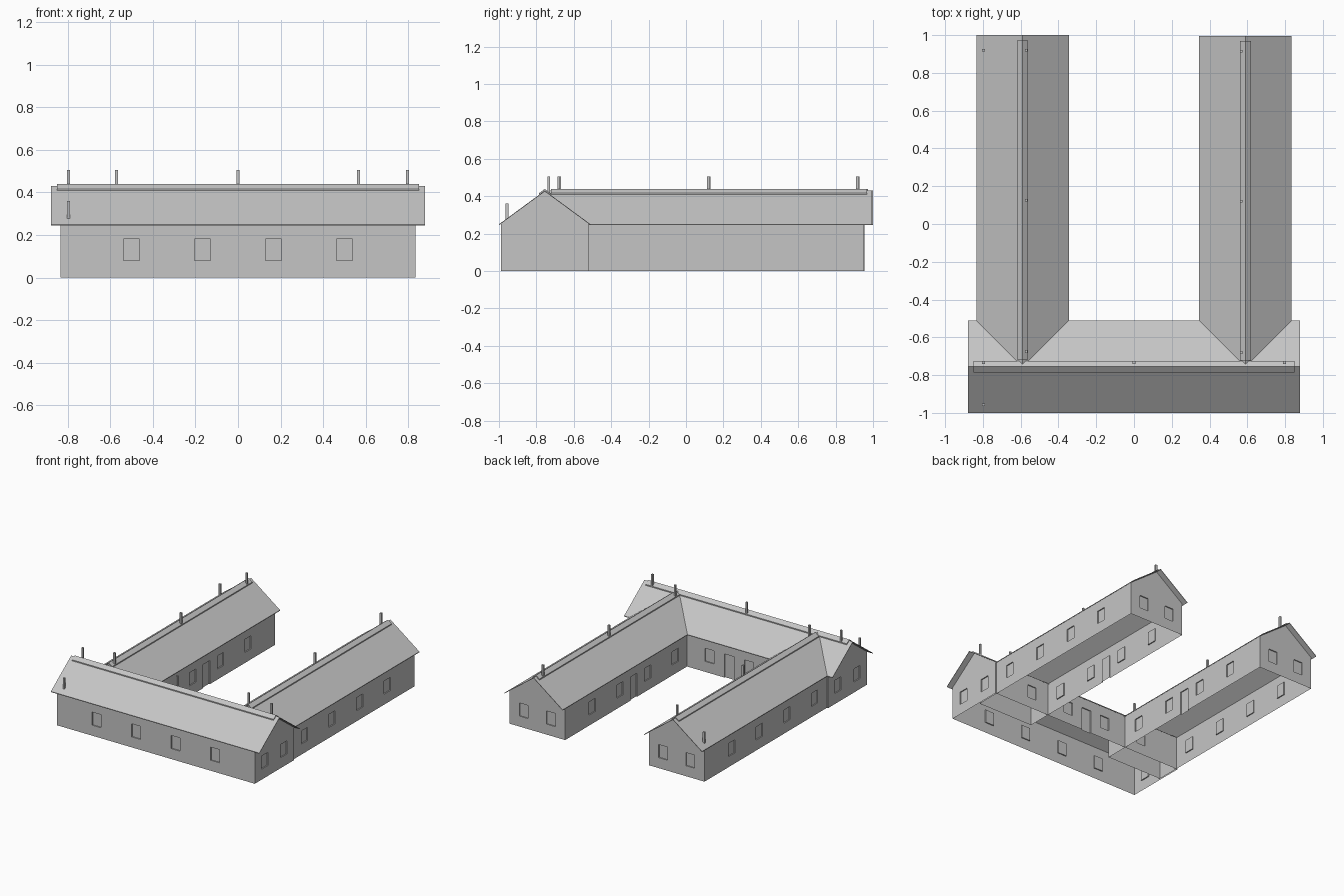
import bpy, bmesh, math
from mathutils import Matrix

if "Cube" in bpy.data.objects:
    bpy.data.objects.remove(bpy.data.objects["Cube"])

grey = bpy.data.materials.new("plain_grey")
grey.diffuse_color = (0.56, 0.56, 0.56, 1)
grey.use_nodes = True
grey.node_tree.nodes["Principled BSDF"].inputs["Base Color"].default_value = grey.diffuse_color

HALF, EAVE, RIDGE = 0.245, 0.25, 0.43     # roof half width and heights
WALL = 0.235                              # wall half width
DEPTH = 0.008                             # window recess


def finish(name, bm, matrix=Matrix()):
    bmesh.ops.recalc_face_normals(bm, faces=bm.faces)
    mesh = bpy.data.meshes.new(name)
    bm.to_mesh(mesh)
    bm.free()
    mesh.materials.append(grey)
    obj = bpy.data.objects.new(name, mesh)
    obj.matrix_world = matrix
    bpy.context.collection.objects.link(obj)
    return obj


def prism(profile, half_len):
    """Closed prism along x from a (y, z) profile."""
    bm = bmesh.new()
    base = bm.faces.new([bm.verts.new((-half_len, y, z)) for y, z in profile])
    ext = bmesh.ops.extrude_face_region(bm, geom=[base], use_keep_orig=True)
    verts = [v for v in ext["geom"] if isinstance(v, bmesh.types.BMVert)]
    bmesh.ops.translate(bm, verts=verts, vec=(2 * half_len, 0, 0))
    bmesh.ops.recalc_face_normals(bm, faces=bm.faces)
    return bm


def add_box(bm, x, y, z, sx, sy, sz):
    m = Matrix.Translation((x, y, z)) @ Matrix.Diagonal((sx, sy, sz, 1))
    bmesh.ops.create_cube(bm, size=1, matrix=m)


def walls(name, half_len, door_side, gable_ends, matrix):
    obj = finish(name, prism([(-WALL, 0), (WALL, 0), (WALL, 0.253),
                              (0, 0.425), (-WALL, 0.253)], half_len))
    # cutters for windows and the courtyard door
    bm = bmesh.new()
    for side in (-1, 1):
        for x in (-0.5, -0.167, 0.167, 0.5):
            add_box(bm, x, side * WALL, 0.13, 0.075, 2 * DEPTH, 0.1)
    for end in gable_ends:
        for y in (-0.115, 0.115):
            add_box(bm, end * half_len, y, 0.13, 2 * DEPTH, 0.075, 0.1)
    add_box(bm, 0, door_side * WALL, 0.085, 0.08, 2 * DEPTH, 0.19)
    cutter = finish(name + "_cutter", bm)
    cutter.hide_render = True
    mod = obj.modifiers.new("openings", 'BOOLEAN')
    mod.operation = 'DIFFERENCE'
    mod.solver = 'EXACT'
    mod.object = cutter
    bpy.context.view_layer.objects.active = obj
    bpy.ops.object.modifier_apply(modifier=mod.name)
    bpy.data.objects.remove(cutter)
    # leave the shell open below and under the roof
    bm = bmesh.new()
    bm.from_mesh(obj.data)
    bm.normal_update()
    gone = [f for f in bm.faces
            if (f.normal.z < -0.9 and f.calc_center_median().z < 0.01)
            or 0.3 < f.normal.z < 0.95]
    bmesh.ops.delete(bm, geom=gone, context='FACES')
    bm.to_mesh(obj.data)
    bm.free()
    obj.matrix_world = matrix


def gable_sheet(name, half_w, low, top, thick, half_len, matrix):
    """Thin folded sheet, used for roofs and ridge caps."""
    finish(name, prism([(-half_w, low), (0, top), (half_w, low),
                        (half_w, low - thick), (0, top - thick),
                        (-half_w, low - thick)], half_len), matrix)


def wing(name, half_len, cap_half, door_side, gable_ends, matrix):
    walls(name + "_walls", half_len, door_side, gable_ends, matrix)
    gable_sheet(name + "_roof", HALF, EAVE, RIDGE, 0.005, half_len + 0.045, matrix)
    gable_sheet(name + "_ridge_cap", 0.03, 0.417, 0.439, 0.008, cap_half, matrix)


# three wings around a courtyard
turn = Matrix.Rotation(math.pi / 2, 4, 'Z')
wing("front_wing", 0.835, 0.85, 1, (-1, 1), Matrix.Translation((0, -0.755, 0)))
wing("left_wing", 0.8275, 0.845, -1, (1,), Matrix.Translation((-0.59, 0.1275, 0)) @ turn)
wing("right_wing", 0.8275, 0.845, 1, (1,), Matrix.Translation((0.59, 0.1225, 0)) @ turn)

# slim chimneys: (x, y, bottom, top)
ridge_spots = [(-0.57, 0.92), (-0.57, 0.125), (-0.57, -0.675),
               (0.567, 0.915), (0.567, 0.12), (0.567, -0.68),
               (-0.797, -0.733), (0, -0.733), (0.797, -0.733)]
stacks = [(x, y, 0.4, 0.505) for x, y in ridge_spots]
stacks += [(-0.797, 0.92, 0.27, 0.36), (-0.797, -0.957, 0.27, 0.36)]
for i, (x, y, z0, z1) in enumerate(stacks):
    bm = bmesh.new()
    add_box(bm, x, y, (z0 + z1) / 2, 0.014, 0.014, z1 - z0)
    finish("chimney_%d" % (i + 1), bm)
